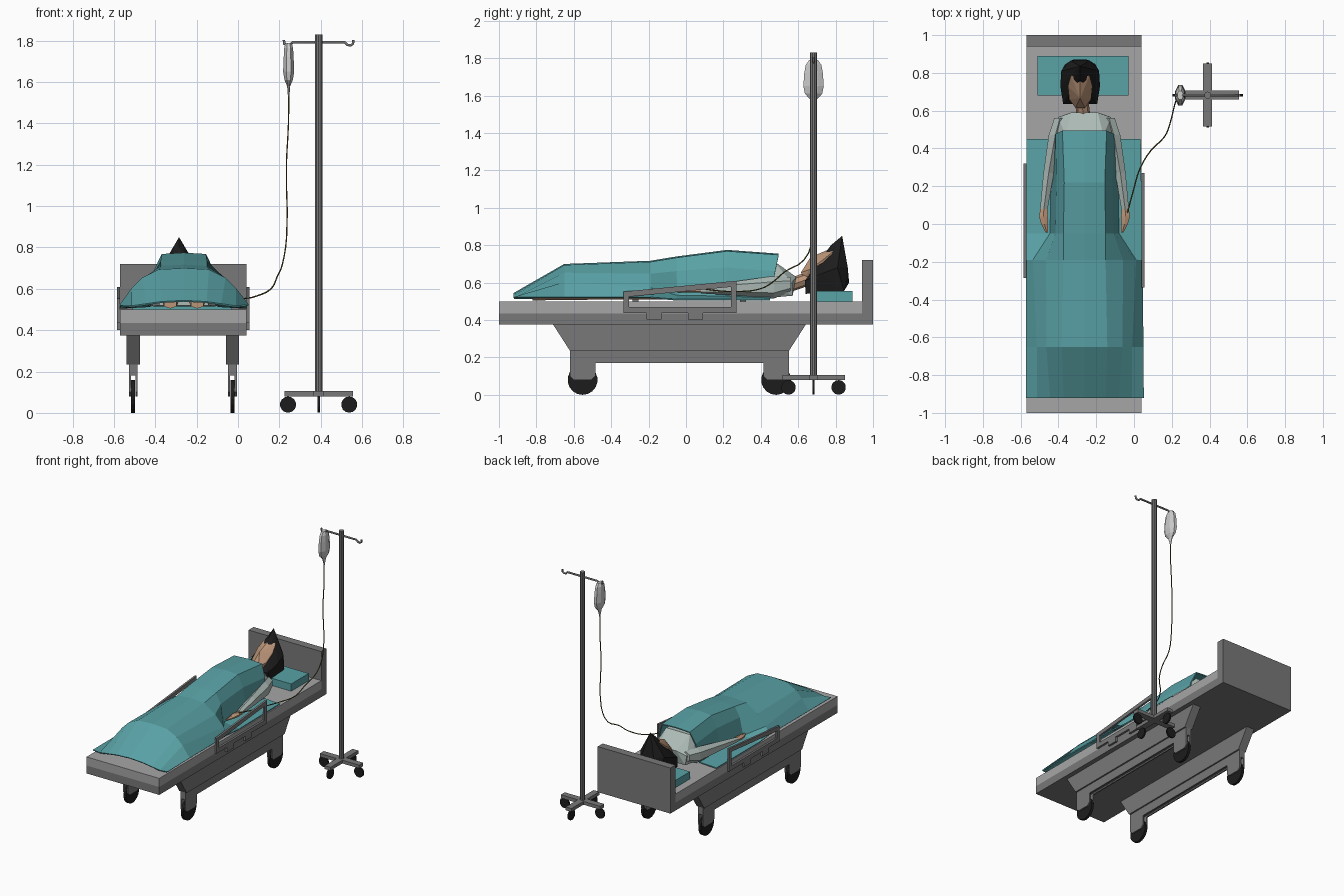
import bpy, bmesh
from math import cos, sin, pi
from mathutils import Vector, Matrix

if "Cube" in bpy.data.objects:
    bpy.data.objects.remove(bpy.data.objects["Cube"])


def material(name, r, g, b):
    m = bpy.data.materials.new(name)
    m.diffuse_color = (r, g, b, 1)
    m.use_nodes = True
    m.node_tree.nodes["Principled BSDF"].inputs["Base Color"].default_value = m.diffuse_color
    return m


TEAL = material("teal_cloth", 0.10, 0.36, 0.38)
SKIN = material("skin", 0.50, 0.30, 0.19)
BLACK = material("black", 0.012, 0.012, 0.012)
GOWN = material("gown_cloth", 0.42, 0.50, 0.47)
METAL = material("metal", 0.19, 0.19, 0.19)
PALE = material("mattress_grey", 0.38, 0.38, 0.38)
BAG = material("bag_grey", 0.52, 0.54, 0.54)
TUBE = material("olive_tube", 0.10, 0.09, 0.02)


def finish(name, bm, mat):
    bmesh.ops.recalc_face_normals(bm, faces=bm.faces)
    me = bpy.data.meshes.new(name)
    bm.to_mesh(me)
    bm.free()
    me.materials.append(mat)
    ob = bpy.data.objects.new(name, me)
    bpy.context.collection.objects.link(ob)
    return ob


def prism(name, polys, x0, x1, mat):
    """Extrude (y, z) outlines from x0 to x1."""
    bm = bmesh.new()
    for pts in polys:
        f = bm.faces.new([bm.verts.new((x0, y, z)) for y, z in pts])
        ext = bmesh.ops.extrude_face_region(bm, geom=[f], use_keep_orig=True)["geom"]
        bmesh.ops.translate(bm, vec=(x1 - x0, 0, 0),
                            verts=[v for v in ext if isinstance(v, bmesh.types.BMVert)])
    return finish(name, bm, mat)


def rect(y0, y1, z0, z1):
    return [(y0, z0), (y1, z0), (y1, z1), (y0, z1)]


def box(name, x0, x1, y0, y1, z0, z1, mat):
    return prism(name, [rect(y0, y1, z0, z1)], x0, x1, mat)


def rod(name, a, b, r, mat, sides=10):
    a, b = Vector(a), Vector(b)
    bm = bmesh.new()
    turn = (b - a).to_track_quat('Z', 'Y').to_matrix().to_4x4()
    bmesh.ops.create_cone(bm, cap_ends=True, segments=sides, radius1=r, radius2=r,
                          depth=(b - a).length, matrix=Matrix.Translation((a + b) / 2) @ turn)
    return finish(name, bm, mat)


def hull(name, cx, pts, mat):
    """Convex form from half points mirrored about cx."""
    bm = bmesh.new()
    for x, y, z in pts:
        for s in ((1, -1) if x else (1,)):
            bm.verts.new((cx + s * x, y, z))
    res = bmesh.ops.convex_hull(bm, input=bm.verts)
    bmesh.ops.delete(bm, geom=[v for v in bm.verts if not v.link_faces], context='VERTS')
    return finish(name, bm, mat)


def loft(name, rings, axis, mat, sides=8):
    """Skin ellipses (centre, rx, r2) set across axis 'y' or 'z'."""
    bm = bmesh.new()
    rows = []
    for (x, y, z), rx, r2 in rings:
        row = []
        for i in range(sides):
            a = 2 * pi * (i + 0.5) / sides
            dx, d2 = rx * cos(a), r2 * sin(a)
            row.append(bm.verts.new((x + dx, y, z + d2) if axis == 'y' else (x + dx, y + d2, z)))
        rows.append(row)
    for p, q in zip(rows, rows[1:]):
        for i in range(sides):
            j = (i + 1) % sides
            bm.faces.new((p[i], p[j], q[j], q[i]))
    bm.faces.new(rows[0])
    bm.faces.new(rows[-1])
    return finish(name, bm, mat)


def wire(name, pts, r, mat, smooth=False):
    cu = bpy.data.curves.new(name, 'CURVE')
    cu.dimensions = '3D'
    cu.bevel_depth, cu.bevel_resolution, cu.use_fill_caps = r, 1, True
    sp = cu.splines.new('BEZIER' if smooth else 'POLY')
    points = sp.bezier_points if smooth else sp.points
    points.add(len(pts) - 1)
    for p, co in zip(points, pts):
        if smooth:
            p.co = co
            p.handle_left_type = p.handle_right_type = 'AUTO'
        else:
            p.co = (*co, 1)
    sp.resolution_u = 3
    cu.materials.append(mat)
    ob = bpy.data.objects.new(name, cu)
    bpy.context.collection.objects.link(ob)


# bed platform, mattress, headboard, pillow
box("bed_platform", -0.57, 0.04, -1, 0.94, 0.375, 0.435, METAL)
box("mattress", -0.57, 0.04, -1, 0.94, 0.435, 0.50, PALE)
box("headboard", -0.57, 0.04, 0.94, 1, 0.375, 0.72, METAL)
box("pillow", -0.51, -0.03, 0.68, 0.89, 0.50, 0.555, TEAL)

# undercarriage: tapered beam, forked legs and wheels on each side
beam = [(-0.71, 0.375), (-0.62, 0.235), (0.55, 0.235), (0.64, 0.375)]
leg = [(-0.62, 0.235), (-0.62, 0.10), (-0.60, 0.08), (-0.505, 0.08), (-0.485, 0.10),
       (-0.485, 0.17), (0.415, 0.17), (0.415, 0.10), (0.435, 0.08), (0.53, 0.08),
       (0.55, 0.10), (0.55, 0.235)]
for side, x in (("left", -0.507), ("right", -0.027)):
    prism(side + "_beam", [beam], x - 0.032, x + 0.032, METAL)
    for k, s in (("inner", 1), ("outer", -1)):
        prism(f"{side}_{k}_leg_plate", [leg], x + s * 0.011, x + s * 0.021, METAL)
    box(side + "_leg_core", x - 0.011, x + 0.011, -0.62, 0.55, 0.18, 0.235, METAL)
    for end, y in (("foot", -0.553), ("head", 0.482)):
        rod(f"{side}_{end}_wheel", (x - 0.01, y, 0.08), (x + 0.01, y, 0.08), 0.08, BLACK, 18)

# side rails with mounting tabs
rail = [rect(-0.335, 0.27, 0.437, 0.47), rect(-0.21, -0.13, 0.402, 0.437),
        rect(0.01, 0.09, 0.402, 0.437), rect(-0.335, -0.305, 0.47, 0.525), rect(0.24, 0.27, 0.47, 0.58),
        [(-0.335, 0.522), (0.27, 0.58), (0.27, 0.61), (-0.335, 0.552)]]
for side, x0, dy in (("left", -0.585, 0.05), ("right", 0.04, 0)):
    prism(side + "_rail", [[(y + dy, z) for y, z in p] for p in rail], x0, x0 + 0.015, METAL)

# patient: hair, face, neck, torso
hx, cx = -0.285, -0.262
hull("hair", hx, [(0, 0.835, 0.85), (0, 0.775, 0.80), (0.05, 0.865, 0.68), (0.10, 0.81, 0.68),
                  (0.105, 0.73, 0.65), (0.09, 0.635, 0.61), (0.09, 0.64, 0.54),
                  (0.08, 0.845, 0.555), (0.03, 0.872, 0.60)], BLACK)
hull("face", hx, [(0.05, 0.785, 0.765), (0.065, 0.73, 0.72), (0.058, 0.66, 0.67), (0, 0.665, 0.735),
                  (0.025, 0.615, 0.655), (0.03, 0.63, 0.62), (0, 0.78, 0.785), (0.04, 0.74, 0.6)], SKIN)
rod("neck", (-0.265, 0.55, 0.585), (-0.28, 0.68, 0.63), 0.036, SKIN, 8)
hull("torso", cx, [(0.07, 0.59, 0.63), (0.14, 0.565, 0.60), (0.13, 0.57, 0.53), (0.165, 0.50, 0.57),
                   (0.10, 0.47, 0.715), (0.14, 0.46, 0.65), (0.15, 0.40, 0.515), (0.09, 0.2, 0.70),
                   (0.12, 0.0, 0.52), (0.08, 0.0, 0.66)], GOWN)

# arms, hands, legs under the cover
for side, s in (("left", -1), ("right", 1)):
    loft(side + "_sleeve", [((cx + s * 0.13, 0.56, 0.59), 0.035, 0.04),
                            ((cx + s * 0.155, 0.47, 0.575), 0.04, 0.06),
                            ((cx + s * 0.19, 0.27, 0.57), 0.032, 0.038),
                            ((cx + s * 0.215, 0.08, 0.56), 0.023, 0.018)], 'y', GOWN, 6)
    loft(side + "_hand", [((cx + s * 0.214, 0.11, 0.56), 0.018, 0.012),
                          ((cx + s * 0.217, 0.04, 0.56), 0.027, 0.013),
                          ((cx + s * 0.212, 0.0, 0.557), 0.02, 0.011),
                          ((cx + s * 0.20, -0.045, 0.552), 0.008, 0.006)], 'y', SKIN, 6)
    loft(side + "_leg", [((cx + s * 0.07, 0.05, 0.58), 0.06, 0.07),
                         ((cx + s * 0.065, -0.4, 0.56), 0.045, 0.05),
                         ((cx + s * 0.065, -0.82, 0.525), 0.035, 0.02)], 'y', SKIN, 6)

# blanket: rows of y, then half width and height at base, shoulder and crown
rows = [(0.45, 0.165, 0.515, 0.15, 0.66, 0.115, 0.745),
        (0.22, 0.175, 0.525, 0.145, 0.68, 0.105, 0.765),
        (-0.05, 0.18, 0.53, 0.15, 0.66, 0.11, 0.73),
        (-0.19, 0.27, 0.57, 0.20, 0.645, 0.11, 0.707),
        (-0.65, 0.25, 0.60, 0.20, 0.65, 0.12, 0.69),
        (-0.92, 0.25, 0.515, 0.18, 0.525, 0.11, 0.535)]
bm = bmesh.new()
grid = []
for n, (y, b, zb, s, zs, t, zt) in enumerate(rows):
    lift = 0.045 if n == 0 else 0
    edge = 0.508 if n < 3 else 0.52
    half = [(b, y, zb), (s, y + lift * 0.6, zs), (t, y + lift, zt)]
    pts = [(-0.57, y, edge)] + [(cx - w, v, z) for w, v, z in half] + [(cx, y + lift, zt + 0.006)]
    pts += [(cx + w, v, z) for w, v, z in reversed(half)] + [(0.035 + 0.003 * n, y, edge)]
    grid.append([bm.verts.new(p) for p in pts])
for p, q in zip(grid, grid[1:]):
    for i in range(len(p) - 1):
        bm.faces.new((p[i], q[i], q[i + 1], p[i + 1]))
blanket = finish("blanket", bm, TEAL)
sol = blanket.modifiers.new("thickness", 'SOLIDIFY')
sol.thickness, sol.offset = 0.008, 0

# drip stand: cross base, castors, pole, hooked bar
px, py = 0.39, 0.682
box("stand_base_across", px - 0.165, px + 0.165, py - 0.024, py + 0.024, 0.08, 0.105, METAL)
box("stand_base_along", px - 0.024, px + 0.024, py - 0.167, py + 0.167, 0.08, 0.105, METAL)
rod("stand_pole", (px, py, 0.09), (px, py, 1.83), 0.019, METAL, 10)
for s in (-1, 1):
    d = s * 0.148
    rod("stand_castor", (px + d, py - 0.006, 0.04), (px + d, py + 0.006, 0.04), 0.039, BLACK, 14)
    d = s * 0.134
    rod("stand_castor", (px - 0.006, py + d, 0.04), (px + 0.006, py + d, 0.04), 0.039, BLACK, 14)
    wire("stand_hook", [(px + s * u, py, z) for u, z in
                        ((0, 1.793), (0.125, 1.793), (0.138, 1.78), (0.155, 1.777), (0.166, 1.785), (0.168, 1.803))],
         0.007, METAL)

# drip bag and line to the hand
loft("drip_bag", [((0.245, py, z), rx, ry) for z, rx, ry in
                  ((1.79, 0.016, 0.025), (1.765, 0.023, 0.045), (1.72, 0.026, 0.054), (1.65, 0.029, 0.059),
                   (1.61, 0.022, 0.05), (1.58, 0.008, 0.02), (1.53, 0.004, 0.004))], 'z', BAG)
wire("drip_line", [(0.245, 0.682, 1.54), (0.244, 0.682, 1.4), (0.234, 0.682, 1.2), (0.235, 0.68, 0.85),
                   (0.215, 0.63, 0.72), (0.19, 0.53, 0.66), (0.16, 0.46, 0.60), (0.09, 0.39, 0.565),
                   (0.03, 0.29, 0.553), (0.0, 0.19, 0.555), (-0.035, 0.06, 0.572)], 0.0035, TUBE, True)
